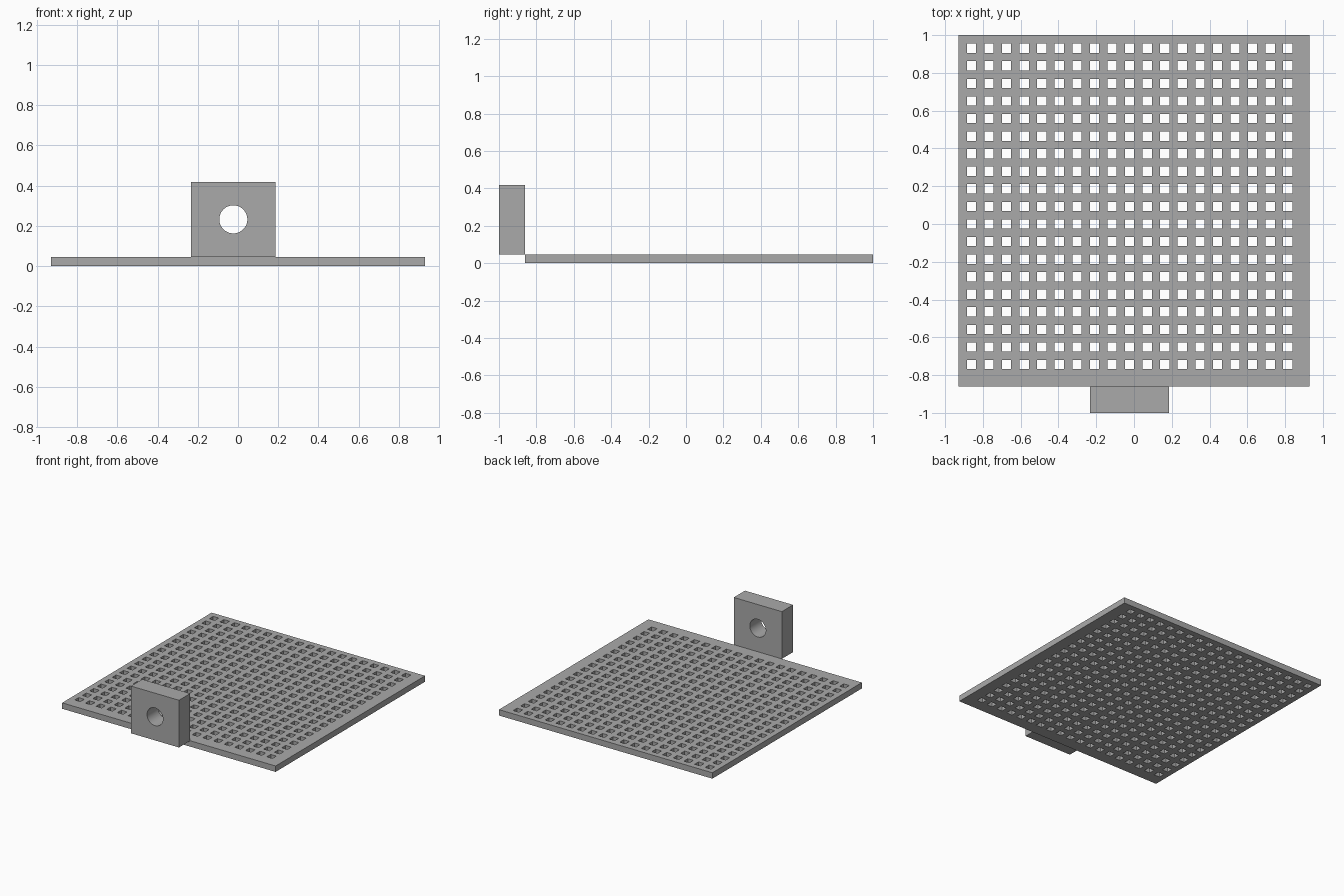
import bpy, bmesh, math
from mathutils import Matrix, Vector

if "Cube" in bpy.data.objects:
    bpy.data.objects.remove(bpy.data.objects["Cube"])

UNIT = 2 / 107.5            # plate is 100 units square, 107.5 deep with the block
PITCH, HOLE, COUNT = 5 * UNIT, 0.049, 19
THICK = 2.5 * UNIT
HALF = 50 * UNIT
FRONT = 1 - 2 * HALF        # front edge of the plate

grey = bpy.data.materials.new("plain grey")
grey.use_nodes = True
grey.diffuse_color = (0.4, 0.4, 0.4, 1)
grey.node_tree.nodes["Principled BSDF"].inputs["Base Color"].default_value = (0.4, 0.4, 0.4, 1)


def add_object(name, bm):
    bmesh.ops.recalc_face_normals(bm, faces=bm.faces)
    mesh = bpy.data.meshes.new(name)
    bm.to_mesh(mesh)
    bm.free()
    mesh.materials.append(grey)
    obj = bpy.data.objects.new(name, mesh)
    bpy.context.collection.objects.link(obj)
    return obj


def cut_lines(start, end, first):
    """Plate edges plus both sides of every hole along one axis."""
    lines = [start]
    for i in range(COUNT):
        middle = first + i * PITCH
        lines += [middle - HOLE / 2, middle + HOLE / 2]
    return lines + [end]


# Perforated plate: a grid of cells with the hole cells left out, then thickened
xs = cut_lines(-HALF, HALF, -HALF + 3.75 * UNIT)
ys = cut_lines(FRONT, 1, FRONT + 6.25 * UNIT)
bm = bmesh.new()
verts = [[bm.verts.new((x, y, 0)) for y in ys] for x in xs]
for i in range(len(xs) - 1):
    for j in range(len(ys) - 1):
        if not (i % 2 and j % 2):
            bm.faces.new((verts[i][j], verts[i + 1][j],
                          verts[i + 1][j + 1], verts[i][j + 1]))
raised = bmesh.ops.extrude_face_region(bm, geom=bm.faces[:], use_keep_orig=True)
bmesh.ops.translate(bm, vec=(0, 0, THICK),
                    verts=[v for v in raised["geom"] if isinstance(v, bmesh.types.BMVert)])
add_object("perforated_plate", bm)

# Mounting block standing at the front edge
size = Vector((22.5, 7.5, 20)) * UNIT
centre = Vector((-1.25 * UNIT, (FRONT - 1) / 2, 12.5 * UNIT))
bm = bmesh.new()
bmesh.ops.create_cube(bm, size=1, matrix=Matrix.Translation(centre) @ Matrix.Diagonal((*size, 1)))
block = add_object("mounting_block", bm)

# Round bore through the block
bm = bmesh.new()
bmesh.ops.create_cone(bm, cap_ends=True, segments=48, radius1=3.75 * UNIT, radius2=3.75 * UNIT,
                      depth=size.y * 2,
                      matrix=Matrix.Translation(centre) @ Matrix.Rotation(math.pi / 2, 4, "X"))
cutter = add_object("bore_cutter", bm)
cutter.hide_render = True
bore = block.modifiers.new("bore", "BOOLEAN")
bore.operation = "DIFFERENCE"
bore.solver = "EXACT"
bore.object = cutter

bpy.ops.object.select_all(action="DESELECT")
block.select_set(True)
bpy.context.view_layer.objects.active = block
bpy.ops.object.modifier_apply(modifier="bore")
bpy.data.objects.remove(cutter)
bpy.ops.object.shade_smooth_by_angle(angle=math.radians(30))
